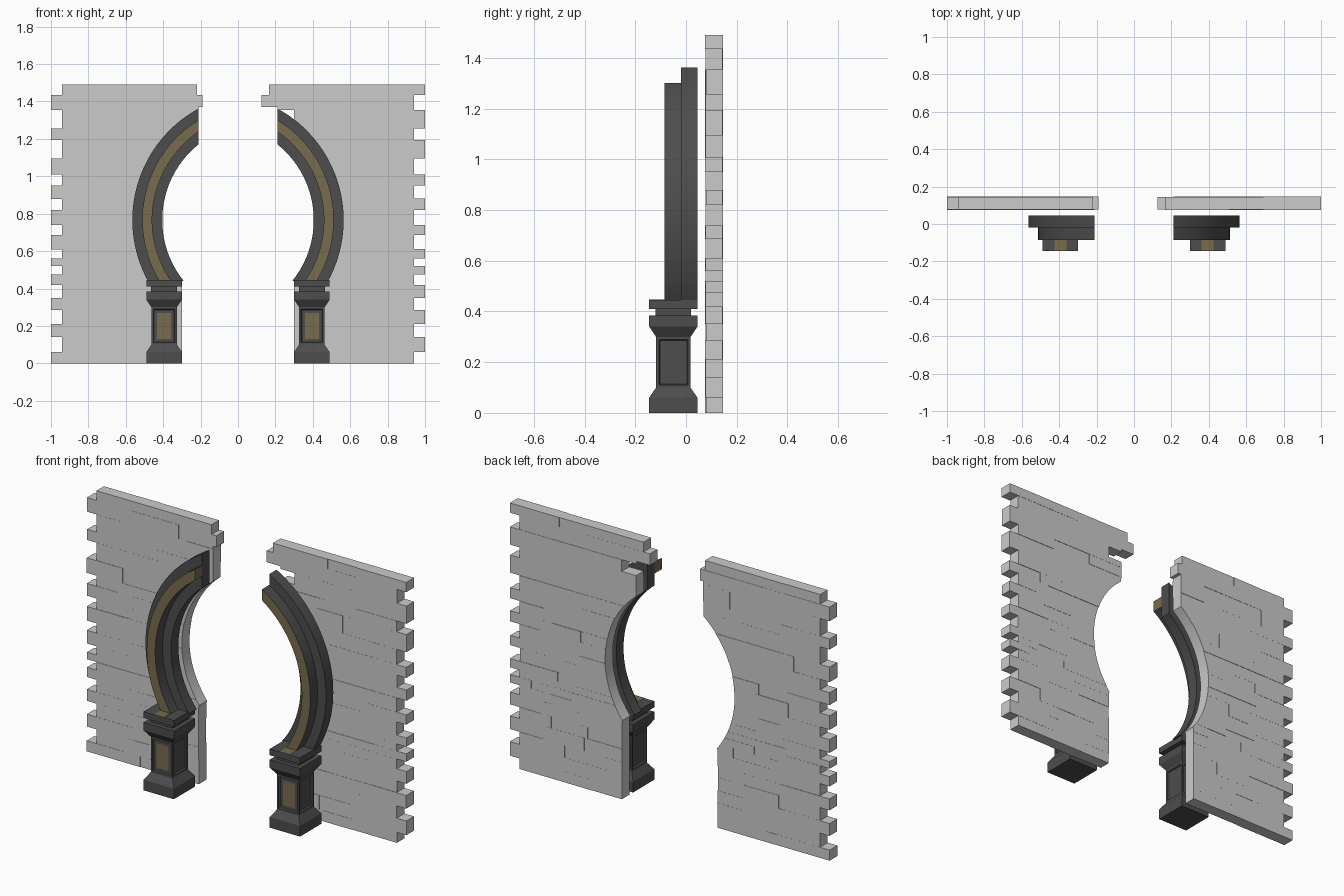
import bpy, bmesh, math, random

if "Cube" in bpy.data.objects:
    bpy.data.objects.remove(bpy.data.objects["Cube"])

CX, CZ, R_IN = -0.114, 0.766, 0.519      # arc centre (right half) and inner radius
Z_FOOT, X_END = 0.44, 0.21               # planes where the arch is trimmed


def material(name, rgb):
    m = bpy.data.materials.new(name)
    m.diffuse_color = (*rgb, 1)
    m.use_nodes = True
    m.node_tree.nodes["Principled BSDF"].inputs["Base Color"].default_value = m.diffuse_color
    return m


DARK = material("dark_stone", (0.075, 0.075, 0.075))
GOLD = material("bronze", (0.19, 0.145, 0.075))


def finish(bm, name, mats=()):
    bmesh.ops.recalc_face_normals(bm, faces=bm.faces[:])
    me = bpy.data.meshes.new(name)
    bm.to_mesh(me)
    bm.free()
    for m in mats:
        me.materials.append(m)
    ob = bpy.data.objects.new(name, me)
    bpy.context.collection.objects.link(ob)
    return ob


def prism(bm, pts, y0, y1):
    """Extrude an (x, z) outline from y0 to y1."""
    a = [bm.verts.new((x, y0, z)) for x, z in pts]
    b = [bm.verts.new((x, y1, z)) for x, z in pts]
    bm.faces.new(a)
    bm.faces.new(b[::-1])
    for i in range(len(a)):
        j = (i + 1) % len(a)
        bm.faces.new((a[i], b[i], b[j], a[j]))


# Curved arch rings, trimmed level at the foot and upright at the crown
def arc(r, s, n=32):
    a0 = math.asin((Z_FOOT - CZ) / r)
    a1 = math.acos((X_END - CX) / r)
    angles = [a0 + (a1 - a0) * i / n for i in range(n + 1)]
    return [(s * (CX + r * math.cos(a)), CZ + r * math.sin(a)) for a in angles]


def arch(name, s, r0, r1, y0, y1, gold):
    bm = bmesh.new()
    inner, outer = arc(r0, s), arc(r1, s)
    rings = [[bm.verts.new((x, y, z)) for x, z, y in
              ((*p, y0), (*q, y0), (*q, y1), (*p, y1))] for p, q in zip(inner, outer)]
    for a, b in zip(rings, rings[1:]):
        for k in range(4):
            f = bm.faces.new((a[k], a[(k + 1) % 4], b[(k + 1) % 4], b[k]))
            f.material_index = 1 if gold and k == 0 else 0
            f.smooth = k % 2 == 1
    bm.faces.new(rings[0])
    bm.faces.new(rings[-1]).material_index = 1 if gold else 0
    for e in bm.edges:
        e.smooth = False
    for a, b in zip(rings[1:-1], rings[1:-1]):
        for k in (1, 3):
            bm.edges.get((a[k], b[(k + 1) % 4])).smooth = True
    finish(bm, name, (DARK, GOLD))


# Square pedestal turned from a half-width profile, with recessed panels
PROFILE = [(0.095, 0), (0.095, 0.06), (0.068, 0.10), (0.068, 0.30), (0.095, 0.34),
           (0.095, 0.385), (0.070, 0.385), (0.070, 0.41), (0.095, 0.41), (0.095, 0.445)]


def pedestal(name, s):
    bm = bmesh.new()
    rings = [[bm.verts.new((s * 0.395 + sx * h, -0.05 + sy * h, z)) for sx, sy in
              ((-1, -1), (1, -1), (1, 1), (-1, 1))] for h, z in PROFILE]
    shaft = []
    for i, (a, b) in enumerate(zip(rings, rings[1:])):
        for k in range(4):
            f = bm.faces.new((a[k], a[(k + 1) % 4], b[(k + 1) % 4], b[k]))
            if i == 2:
                shaft.append(f)
    bm.faces.new(rings[0][::-1])
    bm.faces.new(rings[-1])
    bmesh.ops.recalc_face_normals(bm, faces=bm.faces[:])
    bmesh.ops.inset_individual(bm, faces=shaft, thickness=0.015)
    bmesh.ops.inset_individual(bm, faces=shaft, thickness=0.006, depth=-0.008)
    bmesh.ops.inset_individual(bm, faces=shaft[:1], thickness=0.022)
    shaft[0].material_index = 1
    finish(bm, name, (DARK, GOLD))


# Brick wall: courses with alternating toothed ends, inner ends follow the arch
COURSES = [0, .06, .14, .21, .285, .35, .42, .475, .52, .56, .61, .685, .74, .82,
           .88, .95, 1.01, 1.095, 1.195, 1.255, 1.355, 1.435, 1.49]


def inner_x(z):
    if z < 0.445:
        return 0.30
    d = R_IN ** 2 - (z - CZ) ** 2
    return max(X_END, CX + math.sqrt(d)) if d > 0 else X_END


def inner_edge(row, z0, z1, s):
    if row == 21:
        return [(0.165 if s > 0 else 0.22, z) for z in (z0, z1)]
    if row == 20:
        t = 0.125 if s > 0 else 0.19
        return [(X_END, z0), (X_END, 1.37), (t, 1.37), (t, z1)]
    if row == 19 and s > 0:          # one brick missing beside the crown
        return [(X_END, z0), (X_END, 1.29), (0.30, 1.29), (0.30, z1)]
    zs = [z0 + (z1 - z0) * i / 4 for i in range(5)]
    return [(inner_x(z), z) for z in zs]


def wall(name, s, seed):
    rng = random.Random(seed)
    bm = bmesh.new()
    for row, (z0, z1) in enumerate(zip(COURSES, COURSES[1:])):
        x = 1.0 if (row % 2 == 1) == (s > 0) else 0.94
        edge = inner_edge(row, z0, z1, s)
        limit = max(p[0] for p in edge)
        while True:
            nxt = x - rng.uniform(0.13, 0.32)
            last = nxt < limit + 0.08
            left = edge if last else [(nxt, z0), (nxt, z1)]
            pts = left + [(x, z1), (x, z0)]
            prism(bm, [(s * px, pz) for px, pz in pts],
                  0.077 + rng.uniform(-.0015, .0015), 0.145 + rng.uniform(-.0015, .0015))
            if last:
                break
            x = nxt
    finish(bm, name)


for side, s in (("left", -1), ("right", 1)):
    wall("brick_wall_" + side, s, 5 + s)
    arch("arch_back_ring_" + side, s, R_IN, 0.679, -0.02, 0.045, False)
    arch("arch_front_rib_" + side, s, 0.573, 0.626, -0.085, -0.02, True)
    pedestal("pedestal_" + side, s)
    # Bronze strip running forward over the pedestal cap
    bm = bmesh.new()
    prism(bm, [(s * 0.362, .444), (s * 0.425, .444), (s * 0.425, .4465), (s * 0.362, .4465)],
          -0.145, -0.083)
    finish(bm, "cap_inlay_" + side, (GOLD,))
